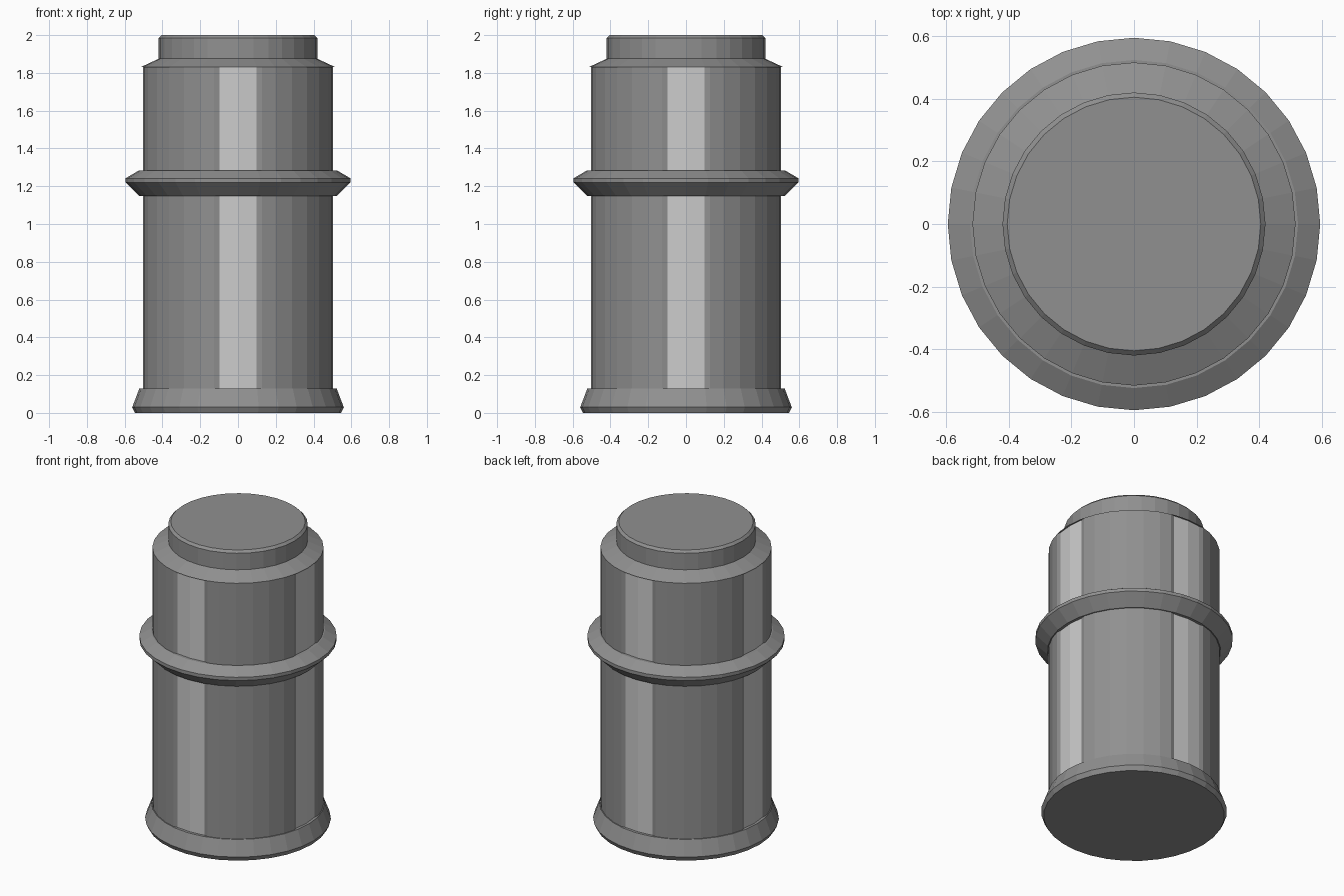
import bpy, bmesh
from math import sin, cos, radians, pi

if "Cube" in bpy.data.objects:
    bpy.data.objects.remove(bpy.data.objects["Cube"])

STEP = 11.25            # 32-sided body
R_BODY, R_PANEL = 0.516, 0.504
WALL = 14.2             # angle where the recess wall meets the body


def material(name, v):
    m = bpy.data.materials.new(name)
    m.diffuse_color = (v, v, v, 1)
    m.use_nodes = True
    m.node_tree.nodes["Principled BSDF"].inputs["Base Color"].default_value = m.diffuse_color
    return m


dark = material("dark_grey", 0.28)
light = material("light_grey", 0.8)

# Columns: regular 32 sides plus one extra beside each recessed panel edge
quarter = [0, STEP, WALL] + [STEP * i for i in range(2, 7)] + [90 - WALL, 90 - STEP]
angles = [q + 90 * k for k in range(4) for q in quarter]


def col_radius(r, a, recessed):
    local = abs((a + 45) % 90 - 45)
    if recessed and local <= STEP + 0.01:
        return R_PANEL
    if abs(local - WALL) < 0.01:      # stay on the flat facet
        return r * cos(radians(STEP / 2)) / cos(radians(WALL - 1.5 * STEP))
    return r


# Profile from bottom to top: radius, height, recessed at the panels
profile = [
    (0.545, 0.0, False), (0.56, 0.03, False), (0.522, 0.13, False),      # base flange
    (R_BODY, 0.13, True), (R_BODY, 1.148, True),                         # lower body
    (0.522, 1.148, False), (0.595, 1.22, False),                         # collar
    (0.595, 1.242, False), (0.524, 1.284, False),
    (R_BODY, 1.284, True), (R_BODY, 1.83, True),                         # upper body
    (R_BODY, 1.83, False), (0.42, 1.875, False),                         # shoulder
    (0.42, 1.985, False), (0.405, 2.0, False),                           # cap
]

bm = bmesh.new()
rings = []
for r, z, rec in profile:
    ring = []
    for a in angles:
        rr, t = col_radius(r, a, rec), radians(a)
        ring.append(bm.verts.new((rr * cos(t), rr * sin(t), z)))
    rings.append(ring)

n = len(angles)
for i in range(len(rings) - 1):
    for j in range(n):
        k = (j + 1) % n
        f = bm.faces.new((rings[i][j], rings[i][k], rings[i + 1][k], rings[i + 1][j]))
        # Light panels sit on the two facets around each axis
        mid = (angles[j] + STEP / 2) % 90
        on_panel = j % len(quarter) in (0, len(quarter) - 1)
        if i in (3, 9) and on_panel:
            f.material_index = 1
bm.faces.new(rings[0][::-1])
bm.faces.new(rings[-1])
bmesh.ops.remove_doubles(bm, verts=bm.verts, dist=0.0005)
bmesh.ops.recalc_face_normals(bm, faces=bm.faces)

me = bpy.data.meshes.new("canister")
bm.to_mesh(me)
bm.free()
me.materials.append(dark)
me.materials.append(light)
obj = bpy.data.objects.new("canister", me)
bpy.context.collection.objects.link(obj)
